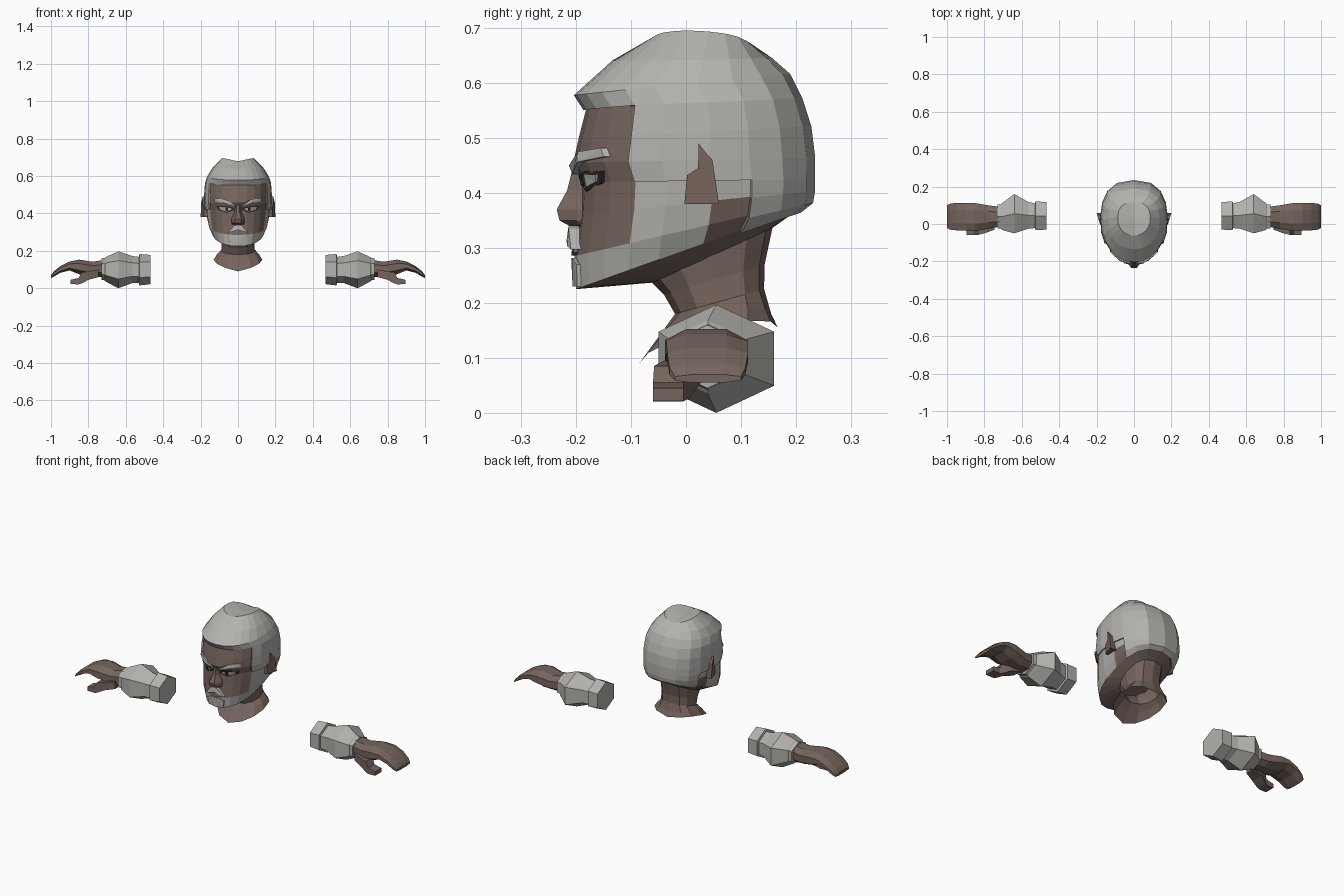
import bpy, bmesh, math

if "Cube" in bpy.data.objects:
    bpy.data.objects.remove(bpy.data.objects["Cube"])

def material(name, rgb):
    m = bpy.data.materials.new(name)
    m.diffuse_color = (*rgb, 1)
    m.use_nodes = True
    m.node_tree.nodes["Principled BSDF"].inputs["Base Color"].default_value = m.diffuse_color
    return m

SKIN = material("brown skin", (0.18, 0.128, 0.108))
GREY = material("pale grey", (0.45, 0.445, 0.42))
DARK = material("dark brown", (0.03, 0.022, 0.018))

def finish(bm, name, *mats):
    bmesh.ops.recalc_face_normals(bm, faces=bm.faces)
    me = bpy.data.meshes.new(name)
    bm.to_mesh(me)
    bm.free()
    for m in mats:
        me.materials.append(m)
    ob = bpy.data.objects.new(name, me)
    bpy.context.collection.objects.link(ob)
    return ob

def loft(bm, rings, caps=(True, True)):
    """Skin a list of closed point rings; returns faces tagged (face, ring, column)."""
    vs = [[bm.verts.new(p) for p in r] for r in rings]
    n, out = len(vs[0]), []
    for i in range(len(vs) - 1):
        for j in range(n):
            k = (j + 1) % n
            out.append((bm.faces.new((vs[i][j], vs[i][k], vs[i + 1][k], vs[i + 1][j])), i, j))
    if caps[0]:
        bm.faces.new(vs[0][::-1])
    if caps[1]:
        bm.faces.new(vs[-1])
    return out, vs

def oval(yf, zf, yb, zb, w, angles, raise_side=0):
    """Tilted oval ring, front angle 0, with a squarer back."""
    pts = []
    for a in angles:
        s, c = math.sin(math.radians(a)), math.cos(math.radians(a))
        p = 0.9 if c > 0 else 0.75
        x = math.copysign(abs(s) ** p, s) * w if abs(s) > 1e-6 else 0
        t = (1 - c) / 2
        if c < 0:
            t = 0.5 + 0.5 * abs(c) ** 0.8
        pts.append((x, yf + (yb - yf) * t, zf + (zb - zf) * t + raise_side * abs(s)))
    return pts

# Head: front y, front z, back y, back z, half width, from under the jaw upward
half = [0, 14, 28, 42, 58, 75, 95, 113, 133, 156, 180]
ANGLES = half + [-a for a in half[-2:0:-1]]
HEAD = [(-.06, .237, .155, .335, .09), (-.2, .225, .205, .37, .138),
        (-.203, .285, .225, .385, .158), (-.193, .36, .228, .405, .168),
        (-.19, .42, .228, .425, .172), (-.205, .455, .228, .465, .174),
        (-.195, .5, .221, .52, .174), (-.181, .555, .205, .57, .17),
        (-.197, .577, .184, .612, .158), (-.13, .635, .152, .64, .132),
        (-.06, .672, .115, .66, .085)]
bm = bmesh.new()
rings = [oval(*h, ANGLES) for h in HEAD[:-1]] + [oval(*HEAD[-1], ANGLES, .022)]
faces, vs = loft(bm, rings, (False, False))
apex = bm.verts.new((0, .03, .671))
n = len(ANGLES)
hair = [bm.faces.new((vs[-1][j], vs[-1][(j + 1) % n], apex)) for j in range(n)]
for f, i, j in faces:
    col = min(j, n - 1 - j)          # 0 at the front, 9 at the back
    skin = i == 0 or (2 <= i <= 6 and col < 4) or (i in (1, 2) and col == 6)
    f.material_index = 0 if skin else 1
    if not skin and (i >= 7 or (i >= 4 and col >= 4) or col >= 7):
        hair.append(f)
for f in hair:
    f.material_index = 1
# Raise the hair slightly above the beard and face
bmesh.ops.recalc_face_normals(bm, faces=bm.faces)
ext = bmesh.ops.extrude_face_region(bm, geom=hair)["geom"]
bm.normal_update()
moves = [(v, v.normal.copy()) for v in ext if isinstance(v, bmesh.types.BMVert)]
for v, nrm in moves:
    v.co += nrm * .007
bmesh.ops.delete(bm, geom=[f for f in hair if f.is_valid], context='FACES_ONLY')
for f in bm.faces:
    if f.material_index > 1:
        f.material_index = 1
finish(bm, "head", SKIN, GREY)

def face_y(x, z):
    """Depth of the face surface at x, z."""
    for a, b in zip(HEAD[1:], HEAD[2:]):
        if a[1] <= z <= b[1]:
            t = (z - a[1]) / (b[1] - a[1])
            yf, yb, w = (a[k] + (b[k] - a[k]) * t for k in (0, 2, 4))
            s = min(1, abs(x) / w) ** (1 / .9)
            return (yf + yb) / 2 - (yb - yf) / 2 * math.sqrt(1 - s * s)
    return -.2

def plate(name, outline, off, mat, sides=(1, -1)):
    """Shallow piece that follows the face, outline in x, z."""
    bm = bmesh.new()
    for s in sides:
        ring = lambda d: [(s * x, face_y(x, z) - d, z) for x, z in outline]
        loft(bm, [ring(-.012), ring(off)])
    bmesh.ops.triangulate(bm, faces=[f for f in bm.faces if len(f.verts) > 4])
    return finish(bm, name, mat)

plate("eye_rims", [(.022, .418), (.06, .403), (.105, .418), (.115, .44), (.07, .44), (.025, .432)], .002, DARK)
plate("eyes", [(.034, .42), (.06, .409), (.095, .42), (.103, .434), (.065, .433), (.036, .427)], .005, GREY)
plate("pupils", [(.052, .413), (.066, .412), (.068, .432), (.053, .43)], .008, DARK)
plate("eyebrows", [(.015, .434), (.02, .45), (.07, .475), (.122, .482), (.128, .466), (.075, .456)], .011, GREY)
plate("moustache", [(0, .34), (.02, .335), (.055, .297), (.03, .303), (0, .313)], .018, GREY)
plate("lips", [(0, .302), (.03, .3), (.035, .292), (.02, .286), (0, .286)], .006, SKIN)
plate("goatee", [(0, .28), (.022, .282), (.05, .27), (.045, .23), (0, .23)], .006, GREY)

# Nose: half width, front y, back y and z at each level
bm = bmesh.new()
loft(bm, [[(-w, -.17, z), (-w, yb, z), (-w * .45, yf, z), (w * .45, yf, z), (w, yb, z), (w, -.17, z)]
          for w, yf, yb, z in [(.03, -.212, -.19, .34), (.036, -.23, -.2, .35),
                               (.036, -.235, -.2, .37), (.02, -.216, -.19, .405),
                               (.014, -.206, -.19, .445)]])
finish(bm, "nose", SKIN)

# Ears: side outline pushed outward, flaring to the back
ear = [(.023, .49), (.037, .472), (.048, .46), (.06, .38), (-.003, .38), (.002, .432), (.022, .445)]
bm = bmesh.new()
for s in (1, -1):
    loft(bm, [[(s * .155, y, z) for y, z in ear],
              [(s * (.182 + .3 * y), y, z) for y, z in ear]])
finish(bm, "ears", SKIN)

# Neck with flared, open base
bm = bmesh.new()
NECK = [(-.085, .09, .167, .155, .13, .03), (-.045, .145, .155, .18, .112, .02),
        (-.02, .18, .142, .225, .09, 0), (-.04, .215, .143, .27, .087, 0),
        (-.07, .245, .158, .34, .092, 0)]
loft(bm, [oval(*r[:5], range(0, 360, 30), r[5]) for r in NECK], (False, True))
finish(bm, "neck", SKIN)

def section(x, y0, y1, z0, z1, n, start, p=1.0):
    """Ring across the arm, fitted to a box."""
    pts = [(math.cos(a), math.sin(a)) for a in
           (math.radians(start + 360 * k / n) for k in range(n))]
    pts = [tuple(math.copysign(abs(c) ** p, c) for c in q) for q in pts]
    my, mz = max(q[0] for q in pts), max(q[1] for q in pts)
    return [(x, (y0 + y1) / 2 + (y1 - y0) / 2 * a / my, (z0 + z1) / 2 + (z1 - z0) / 2 * b / mz)
            for a, b in pts]

# Arms along x: each row is x, y range, z range
CUFF = [(.468, -.03, .118, .022, .178), (.527, -.033, .12, .015, .183), (.53, -.022, .11, .028, .168),
        (.565, -.025, .118, .028, .172), (.64, -.05, .16, .0, .197), (.705, -.032, .112, .035, .168),
        (.712, -.025, .105, .042, .162), (.73, -.025, .103, .045, .16), (.731, -.012, .09, .06, .147)]
HAND = [(.72, -.015, .092, .06, .15), (.78, -.025, .1, .062, .142), (.85, -.038, .112, .075, .153),
        (.9, -.036, .113, .095, .143), (.95, -.034, .113, .083, .118), (.985, -.03, .108, .062, .09),
        (1.0, -.02, .1, .055, .07)]
THUMB = [(.745, -.03, .03, .06, .1), (.8, -.05, .02, .045, .09), (.835, -.058, .005, .026, .085),
         (.852, -.06, -.005, .021, .055), (.895, -.06, -.005, .022, .045)]
for side, s in (("right", 1), ("left", -1)):
    for part, rows, args, mat in (("cuff", CUFF, (6, 30), GREY), ("hand", HAND, (8, 22.5, .85), SKIN),
                                  ("thumb", THUMB, (4, 45), SKIN)):
        bm = bmesh.new()
        loft(bm, [[(s * x, y, z) for x, y, z in section(*r, *args)] for r in rows])
        finish(bm, f"{side}_{part}", mat)
